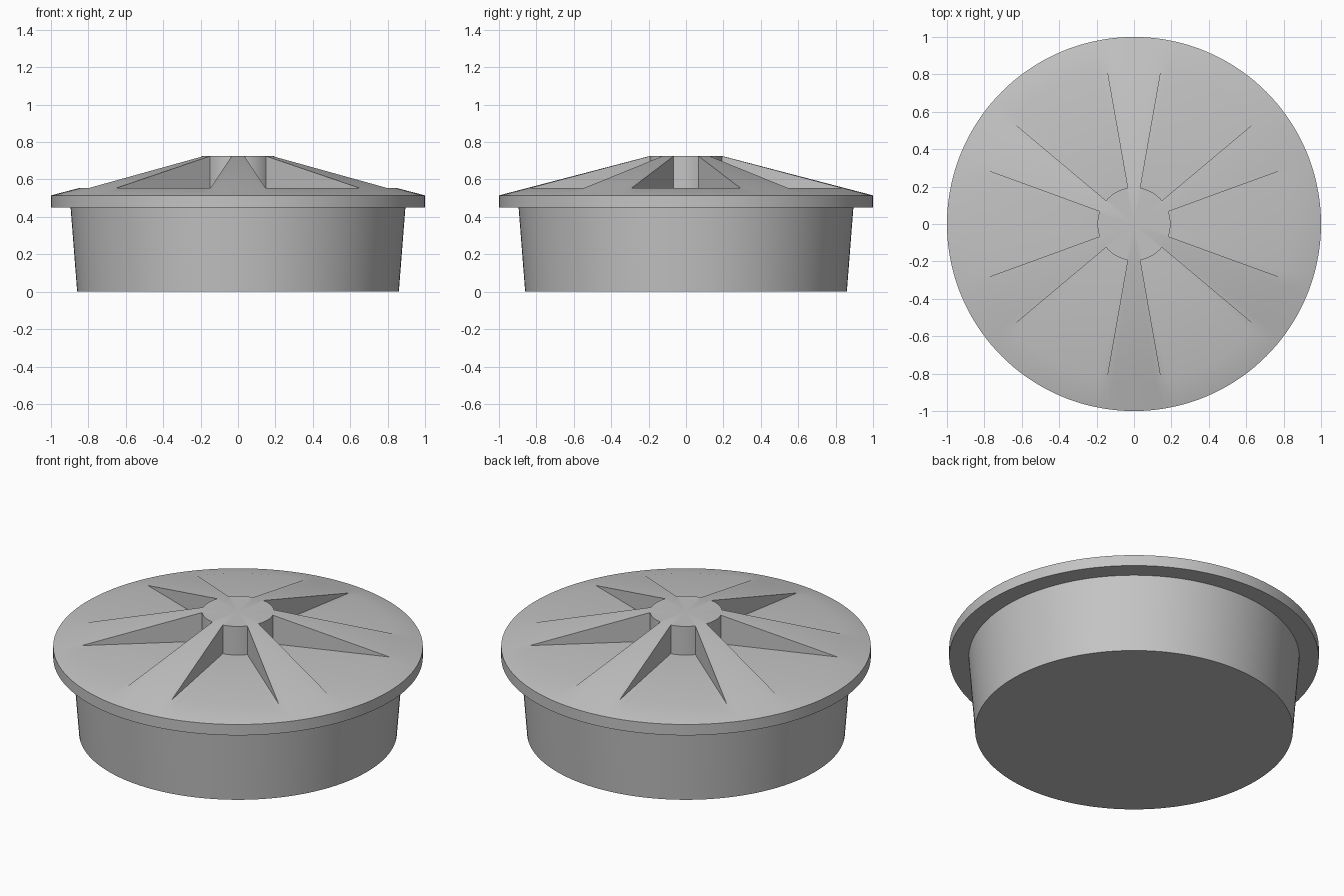
import bpy, bmesh
from math import radians, sin, cos

cube = bpy.data.objects.get("Cube")
if cube:
    bpy.data.objects.remove(cube, do_unlink=True)

grey = bpy.data.materials.new("plain grey")
grey.use_nodes = True
colour = (0.55, 0.55, 0.55, 1)
grey.diffuse_color = colour
grey.node_tree.nodes["Principled BSDF"].inputs["Base Color"].default_value = colour

STEP = 2.5                      # degrees per lathe segment
HUB, POCKET, RIM = 0.195, 0.85, 1.0
TOP, FLOOR, EDGE, UNDER = 0.725, 0.554, 0.515, 0.45


def add_face(bm, points):
    bm.faces.new([bm.verts.new(p) for p in points])


def ring(r, z, angle):
    a = radians(angle)
    return (r * cos(a), r * sin(a), z)


def add_segment(bm, profile, angle):
    """Sweep a profile of (radius, height) through one segment."""
    end = angle + STEP
    for (r0, z0), (r1, z1) in zip(profile, profile[1:]):
        quad = [ring(r0, z0, angle), ring(r1, z1, angle),
                ring(r1, z1, end), ring(r0, z0, end)]
        if r0 == 0:
            quad = quad[:3]
        elif r1 == 0:
            quad = [quad[0], quad[1], quad[3]]
        add_face(bm, quad)


def finish(name, bm):
    bmesh.ops.remove_doubles(bm, verts=bm.verts, dist=0.0001)
    bmesh.ops.recalc_face_normals(bm, faces=bm.faces)
    mesh = bpy.data.meshes.new(name)
    bm.to_mesh(mesh)
    bm.free()
    mesh.materials.append(grey)
    obj = bpy.data.objects.new(name, mesh)
    bpy.context.collection.objects.link(obj)
    bpy.ops.object.select_all(action="DESELECT")
    obj.select_set(True)
    bpy.context.view_layer.objects.active = obj
    bpy.ops.object.shade_smooth_by_angle(angle=radians(30))


angles = [i * STEP for i in range(int(360 / STEP))]

# Tapered bowl, closed below and covered by the lid above
bowl = bmesh.new()
for a in angles:
    add_segment(bowl, [(0.895, UNDER), (0.86, 0), (0, 0)], a)
finish("bowl", bowl)

# Conical lid: six ribs around a hub with flat-floored pockets between them
lid = bmesh.new()
skirt = [(POCKET, FLOOR), (RIM, EDGE), (RIM, UNDER), (0, UNDER)]
for a in angles:
    in_pocket = (a + 20) % 60 < 40
    hub_wall = [(HUB, FLOOR)] if in_pocket else []
    add_segment(lid, [(0, TOP), (HUB, TOP)] + hub_wall + skirt, a)

# Upright walls on both sides of each pocket
for centre in range(0, 360, 60):
    for side in (-20, 20):
        a = centre + side
        add_face(lid, [ring(HUB, TOP, a), ring(POCKET, FLOOR, a), ring(HUB, FLOOR, a)])
finish("lid", lid)
